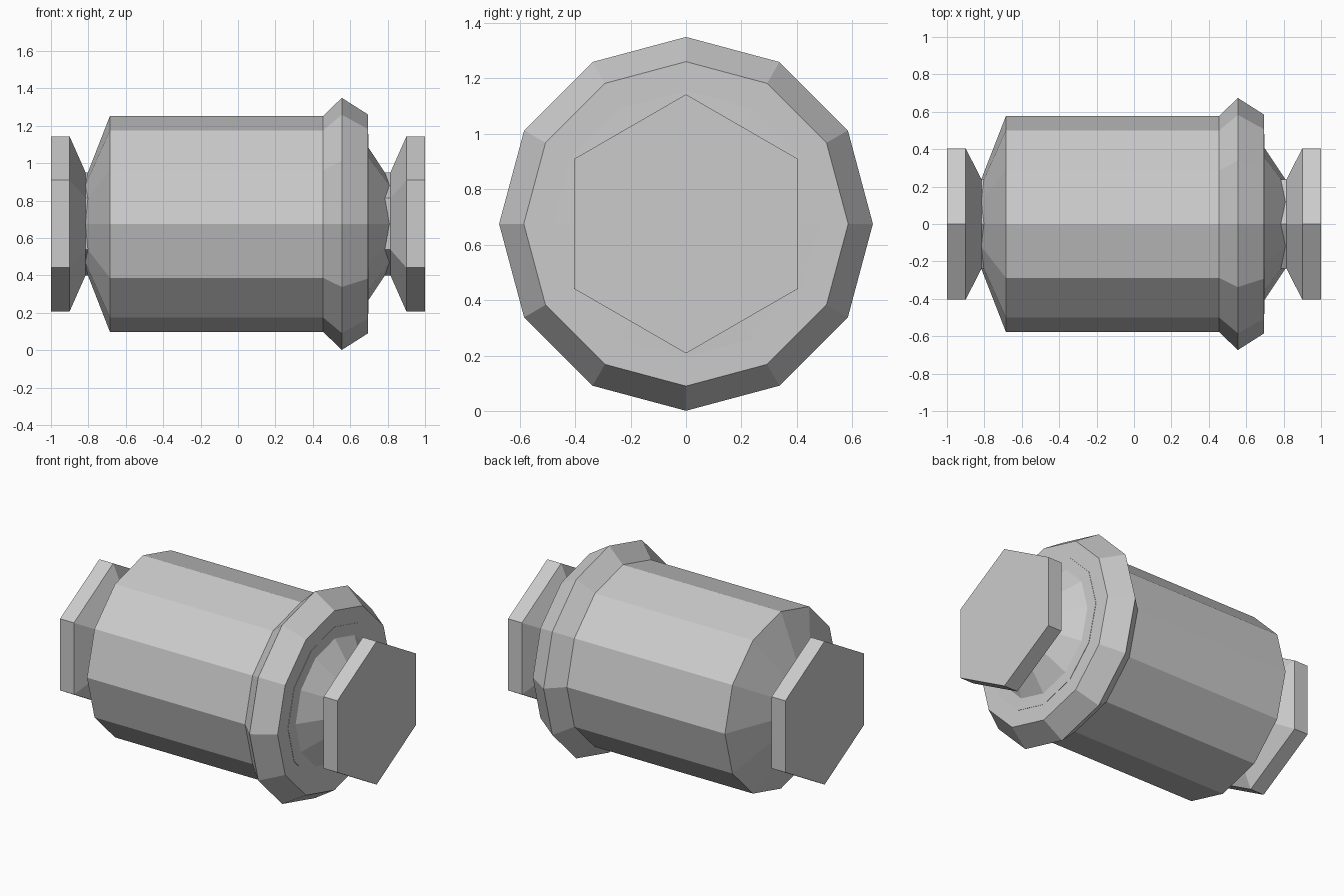
import bpy, bmesh
from math import sin, cos, pi

if "Cube" in bpy.data.objects:
    bpy.data.objects.remove(bpy.data.objects["Cube"])

CENTRE_Z = 0.675


def lathe_x(name, profile, sides):
    """Spin (x, radius) pairs around the x axis with a corner at the top; cap both ends."""
    bm = bmesh.new()
    rings = []
    for x, r in profile:
        rings.append([bm.verts.new((x, r * sin(2 * pi * i / sides),
                                    CENTRE_Z + r * cos(2 * pi * i / sides)))
                      for i in range(sides)])
    for a, b in zip(rings, rings[1:]):
        for i in range(sides):
            j = (i + 1) % sides
            bm.faces.new((a[i], a[j], b[j], b[i]))
    bm.faces.new(rings[0])
    bm.faces.new(rings[-1])
    bmesh.ops.recalc_face_normals(bm, faces=bm.faces)
    mesh = bpy.data.meshes.new(name)
    bm.to_mesh(mesh)
    bm.free()
    obj = bpy.data.objects.new(name, mesh)
    bpy.context.collection.objects.link(obj)
    return obj


# Twelve-sided barrel with a tapered left shoulder
lathe_x("barrel", [(-0.82, 0.23), (-0.685, 0.577), (0.50, 0.577)], 12)

# Flared collar at the right end
lathe_x("collar", [(0.455, 0.577), (0.555, 0.674), (0.695, 0.585)], 12)

# Low cone rising from the collar face
lathe_x("end_cone", [(0.69, 0.48), (0.697, 0.48), (0.699, 0.405), (0.815, 0.23)], 12)

# Hexagonal end caps, each flaring out from a narrow neck
for side, label in ((-1, "left"), (1, "right")):
    lathe_x(label + "_hex_cap",
            [(side * x, r) for x, r in
             ((0.72, 0.275), (0.815, 0.275), (0.90, 0.467), (1.0, 0.467))], 6)
